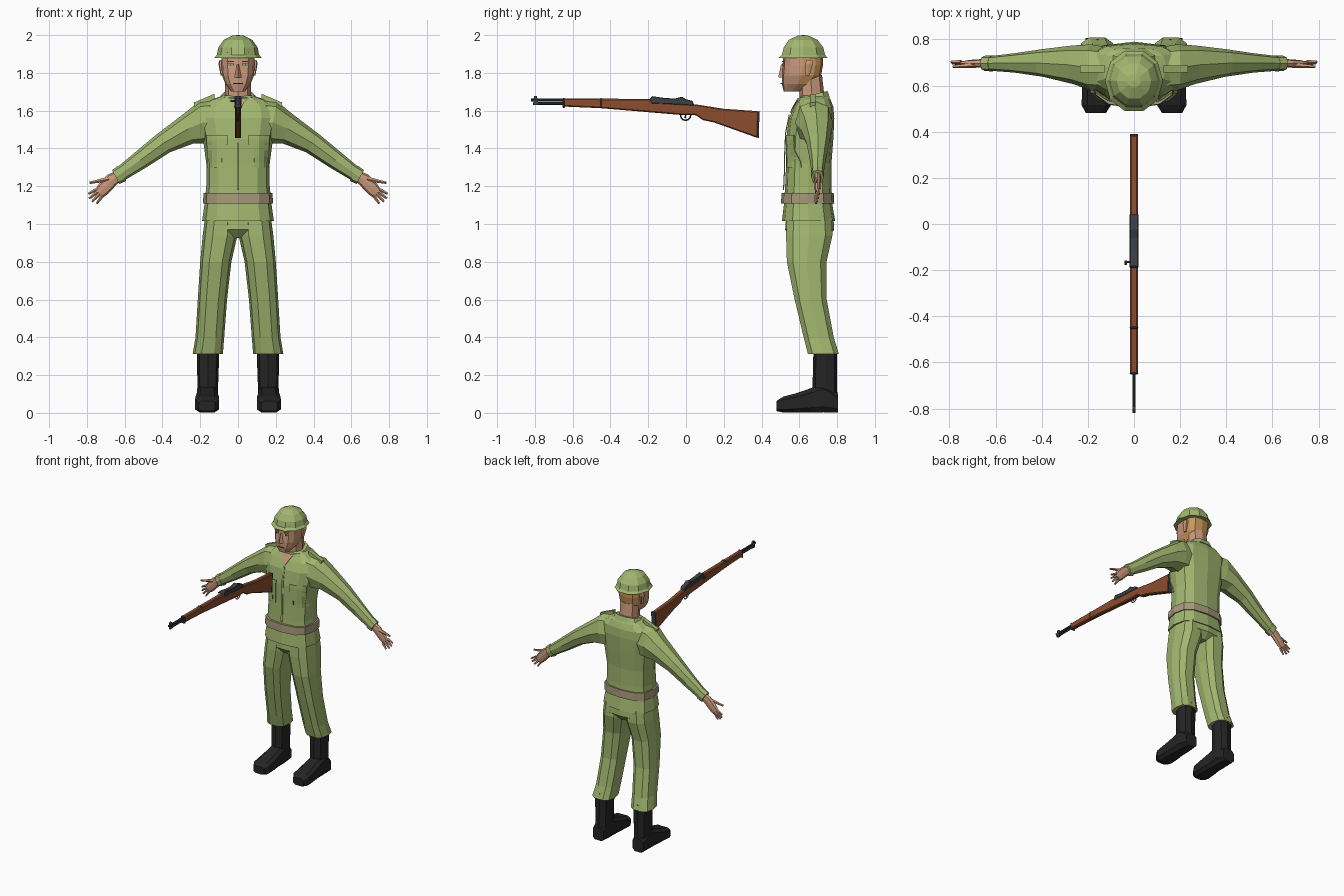
import bpy, bmesh, math
from mathutils import Vector
from mathutils.bvhtree import BVHTree

if "Cube" in bpy.data.objects:
    bpy.data.objects.remove(bpy.data.objects["Cube"])


def material(name, rgb):
    m = bpy.data.materials.new(name)
    m.use_nodes = True
    m.diffuse_color = (*rgb, 1)
    m.node_tree.nodes["Principled BSDF"].inputs["Base Color"].default_value = (*rgb, 1)
    return m


GREEN = material("uniform_green", (.36, .47, .16))
DARK = material("dark_green", (.11, .15, .05))
SKIN = material("skin", (.6, .32, .2))
HAIR = material("hair", (.58, .31, .1))
BELT = material("belt_tan", (.38, .31, .19))
BLACK = material("boot_black", (.018, .018, .018))
WOOD = material("wood", (.26, .075, .028))
METAL = material("gun_metal", (.045, .05, .058))
WHITE = material("eye_white", (.65, .6, .52))


def finish(name, bm, mat, mirror=False):
    bmesh.ops.recalc_face_normals(bm, faces=bm.faces)
    me = bpy.data.meshes.new(name)
    bm.to_mesh(me)
    bm.free()
    me.materials.append(mat)
    ob = bpy.data.objects.new(name, me)
    bpy.context.scene.collection.objects.link(ob)
    if mirror:
        ob.modifiers.new("Mirror", "MIRROR").use_mirror_merge = False
    return ob


def loft(name, rings, mat, n=8, p=.75, mirror=False, phase=0):
    """Skin over rings given as (centre, half axis, half axis)."""
    bm = bmesh.new()
    loops = []
    for c, u, v in rings:
        loop = []
        for i in range(n):
            a = 2 * math.pi * i / n + phase
            s, t = (math.copysign(abs(f) ** p, f) for f in (math.cos(a), math.sin(a)))
            loop.append(bm.verts.new(Vector(c) + Vector(u) * s + Vector(v) * t))
        loops.append(loop)
    for a, b in zip(loops, loops[1:]):
        for i in range(n):
            j = (i + 1) % n
            bm.faces.new((a[i], a[j], b[j], b[i]))
    bm.faces.new(loops[0])
    bm.faces.new(loops[-1])
    return finish(name, bm, mat, mirror)


def flat(x0, x1, y0, y1, z, tilt=0):
    """Level ring; tilt raises the back and lowers the front."""
    return ((x0 + x1) / 2, (y0 + y1) / 2, z), ((x1 - x0) / 2, 0, 0), (0, (y1 - y0) / 2, tilt)


def sym(w, y0, y1, z, tilt=0):
    return flat(-w, w, y0, y1, z, tilt)


def limb(xt, zt, xb, zb, y, half):
    """Limb ring from its upper and lower edge points."""
    return ((xt + xb) / 2, y, (zt + zb) / 2), ((xt - xb) / 2, 0, (zt - zb) / 2), (0, half, 0)


def rod(name, a, b, r, mat, n=6, tip=1, mirror=False):
    a, b = Vector(a), Vector(b)
    q = (b - a).to_track_quat("Z", "Y")
    u, v = q @ Vector((r, 0, 0)), q @ Vector((0, r, 0))
    return loft(name, [(a, u, v), (b, u * tip, v * tip)], mat, n, 1, mirror, math.pi / n)


def prism(name, pts, half, mat, bevel=0):
    """Side outline in y and z, extruded across x."""
    bm = bmesh.new()
    f = bm.faces.new([bm.verts.new((-half, y, z)) for y, z in pts])
    ext = bmesh.ops.extrude_face_region(bm, geom=[f])["geom"]
    bmesh.ops.translate(bm, vec=(2 * half, 0, 0), verts=[g for g in ext if isinstance(g, bmesh.types.BMVert)])
    ob = finish(name, bm, mat)
    if bevel:
        m = ob.modifiers.new("Bevel", "BEVEL")
        m.width, m.segments = bevel, 1
    return ob


def patch(name, target, x0, x1, z0, z1, mat, mirror=True, lower=1, lift=.005):
    """Thin plate laid on the front of a target; lower scales its bottom width."""
    tree = BVHTree.FromPolygons([v.co for v in target.data.vertices],
                                [list(f.vertices) for f in target.data.polygons])
    bm = bmesh.new()
    n, grid = 5, []
    mid = (x0 + x1) / 2
    for i in range(n):
        t = i / (n - 1)
        k = lower + (1 - lower) * t
        row = []
        for j in range(n):
            x = mid + (x1 - x0) * (j / (n - 1) - .5) * k
            z = z0 + (z1 - z0) * t
            hit = tree.ray_cast(Vector((x, -1, z)), Vector((0, 1, 0)))[0]
            row.append(bm.verts.new((x, hit.y - lift if hit else .55, z)))
        grid.append(row)
    for a, b in zip(grid, grid[1:]):
        for j in range(n - 1):
            bm.faces.new((a[j], a[j + 1], b[j + 1], b[j]))
    ob = finish(name, bm, mat, mirror)
    ob.modifiers.new("Thickness", "SOLIDIFY").thickness = .005
    return ob


# Jacket, belt and collar
jacket = loft("jacket", [
    sym(.19, .508, .79, 1.015), sym(.178, .518, .775, 1.1), sym(.168, .525, .77, 1.2),
    sym(.168, .53, .77, 1.32), sym(.185, .53, .78, 1.45), sym(.205, .545, .785, 1.56),
    sym(.195, .572, .78, 1.62), sym(.14, .595, .765, 1.66), sym(.08, .61, .75, 1.68)], GREEN, 12, .72)
loft("belt", [sym(.185, .503, .785, 1.108), sym(.183, .506, .782, 1.165)], BELT, 12, .72)
loft("collar", [sym(.115, .585, .765, 1.645, .025), sym(.088, .588, .752, 1.685, .02)], GREEN, 10, .8)
patch("open_neck", jacket, -.04, .04, 1.59, 1.66, SKIN, False, .1, .008)
patch("pocket_flap_pair", jacket, .055, .165, 1.42, 1.47, GREEN)
patch("pocket_pair", jacket, .06, .16, 1.3, 1.42, GREEN, lift=.002)
patch("pocket_button_pair", jacket, .082, .09, 1.325, 1.35, DARK, lift=.006)
patch("jacket_seam", jacket, -.006, .006, 1.18, 1.58, GREEN, False)

# Sleeves, cuffs and shoulder straps
loft("sleeve_pair", [
    limb(.10, 1.665, .06, 1.42, .67, .09), limb(.205, 1.65, .165, 1.425, .678, .1),
    limb(.285, 1.585, .24, 1.425, .69, .084), limb(.43, 1.475, .36, 1.38, .698, .06),
    limb(.55, 1.375, .485, 1.3, .698, .042), limb(.64, 1.3, .60, 1.232, .696, .032)], GREEN, 8, .85, True)
loft("cuff_pair", [limb(.635, 1.308, .592, 1.228, .696, .035),
                   limb(.667, 1.286, .628, 1.212, .696, .033)], GREEN, 8, .85, True)
loft("shoulder_strap_pair", [limb(.125, 1.69, .125, 1.65, .672, .015),
                             limb(.235, 1.643, .225, 1.61, .672, .015)], GREEN, 4, .1, True, math.pi / 4)

# Hands
loft("palm_pair", [
    limb(.65, 1.278, .625, 1.228, .696, .02), limb(.69, 1.262, .65, 1.2, .696, .018),
    limb(.737, 1.212, .69, 1.158, .696, .015), limb(.757, 1.18, .712, 1.142, .696, .011)], SKIN, 8, .85, True)
knuckles = [(.75, 1.182), (.742, 1.17), (.732, 1.16), (.718, 1.15)]
tips = [(.792, 1.16), (.788, 1.136), (.773, 1.118), (.748, 1.108)]
for i, (k, t) in enumerate(zip(knuckles, tips)):
    y = .703 - i * .005
    rod(f"finger_pair_{i + 1}", (k[0], y, k[1]), (t[0], y, t[1]), .0095, SKIN, 5, .65, True)
rod("thumb_pair", (.685, .69, 1.238), (.785, .682, 1.218), .013, SKIN, 5, .5, True)

# Trousers
loft("trouser_seat", [sym(.175, .53, .78, 1.04), sym(.18, .525, .785, .97),
                      sym(.05, .565, .745, .925)], GREEN, 12, .72)
loft("trouser_leg_pair", [
    flat(.003, .175, .53, .775, 1.03), flat(.003, .187, .525, .78, .94), flat(.035, .2, .53, .748, .8),
    flat(.058, .213, .572, .748, .6), flat(.073, .225, .62, .785, .4),
    flat(.08, .24, .642, .812, .312)], GREEN, 10, .75, True)

# Boots
loft("boot_shaft_pair", [flat(.105, .215, .665, .802, .04), flat(.105, .215, .67, .8, .15),
                         flat(.098, .218, .675, .8, .35)], BLACK, 8, .75, True)
foot = [(.805, .118, .212, 0, .1), (.73, .105, .22, 0, .16), (.665, .105, .22, 0, .135), (.58, .097, .228, 0, .105),
        (.515, .097, .23, 0, .088), (.48, .12, .21, .008, .065)]
loft("boot_foot_pair", [(((a + b) / 2, y, (c + d) / 2), ((b - a) / 2, 0, 0), (0, 0, (d - c) / 2))
                        for y, a, b, c, d in foot], BLACK, 8, .55, True, math.pi / 8)

# Neck and head, with hair on the upper back faces
loft("neck", [sym(.075, .605, .745, 1.6), sym(.068, .6, .73, 1.7), sym(.07, .6, .72, 1.79)], SKIN, 8, .85)
head = loft("head", [
    sym(.036, .517, .60, 1.702), sym(.066, .508, .675, 1.74), sym(.084, .507, .715, 1.785),
    sym(.088, .512, .725, 1.84), sym(.088, .515, .725, 1.91)], SKIN, 12, .68)
head.data.materials.append(HAIR)
for f in head.data.polygons:
    f.material_index = int(f.center.y > .625 and f.center.z > 1.75)
loft("ear_pair", [flat(.08, .092, .63, .655, 1.785), flat(.08, .104, .63, .675, 1.85),
                  flat(.08, .098, .635, .67, 1.868)], SKIN, 6, .8, True)
loft("nose", [sym(.018, .488, .53, 1.775), sym(.007, .503, .53, 1.845)], SKIN, 4, 1)
patch("eye_pair", head, .025, .052, 1.838, 1.85, WHITE, lift=.003)
patch("pupil_pair", head, .034, .043, 1.838, 1.85, DARK, lift=.006)
patch("brow_pair", head, .02, .058, 1.857, 1.864, HAIR, lift=.004)
patch("mouth", head, -.025, .025, 1.742, 1.746, WOOD, False, lift=.003)

# Helmet
loft("helmet", [
    sym(.126, .483, .757, 1.879), sym(.112, .502, .742, 1.895), sym(.104, .512, .732, 1.935),
    sym(.075, .54, .70, 1.975), sym(.03, .59, .65, 1.997), sym(.003, .617, .623, 2)], GREEN, 10, .97)

# Rifle woodwork
prism("rifle_stock", [
    (.385, 1.597), (.2, 1.61), (.06, 1.632), (-.17, 1.645), (-.19, 1.662), (-.65, 1.665), (-.65, 1.622),
    (-.45, 1.613), (-.02, 1.577), (.05, 1.577), (.09, 1.55), (.15, 1.537), (.38, 1.455)], .017, WOOD, .006)
prism("butt_plate", [(.383, 1.597), (.389, 1.597), (.386, 1.455), (.378, 1.455)], .0165, METAL)

# Rifle metalwork
prism("receiver", [
    (.045, 1.625), (.035, 1.652), (0, 1.66), (-.02, 1.674), (-.06, 1.664), (-.12, 1.668),
    (-.18, 1.677), (-.192, 1.66), (-.185, 1.638), (-.03, 1.632)], .0185, METAL, .003)
for y in (-.45, -.647):
    prism("stock_band", [(y - .006, 1.668), (y + .006, 1.668), (y + .006, 1.613), (y - .006, 1.613)], .0185, METAL, .005)
rod("barrel", (0, -.82, 1.657), (0, -.64, 1.657), .008, METAL, 8)
rod("gas_tube", (0, -.805, 1.638), (0, -.64, 1.638), .008, METAL, 8)
prism("front_sight", [(-.81, 1.63), (-.805, 1.678), (-.79, 1.678), (-.78, 1.63)], .007, METAL)
rod("bolt_arm", (0, -.165, 1.652), (-.036, -.165, 1.652), .005, METAL)
rod("bolt_knob", (-.036, -.178, 1.652), (-.036, -.158, 1.652), .006, METAL)
bpy.ops.mesh.primitive_torus_add(major_segments=12, minor_segments=4, major_radius=.027, minor_radius=.004,
                                 location=(0, -.002, 1.576), rotation=(0, math.pi / 2, 0))
guard = bpy.context.object
guard.name = "trigger_guard"
guard.data.materials.append(METAL)
rod("trigger", (0, 0, 1.585), (0, -.006, 1.56), .004, METAL)
